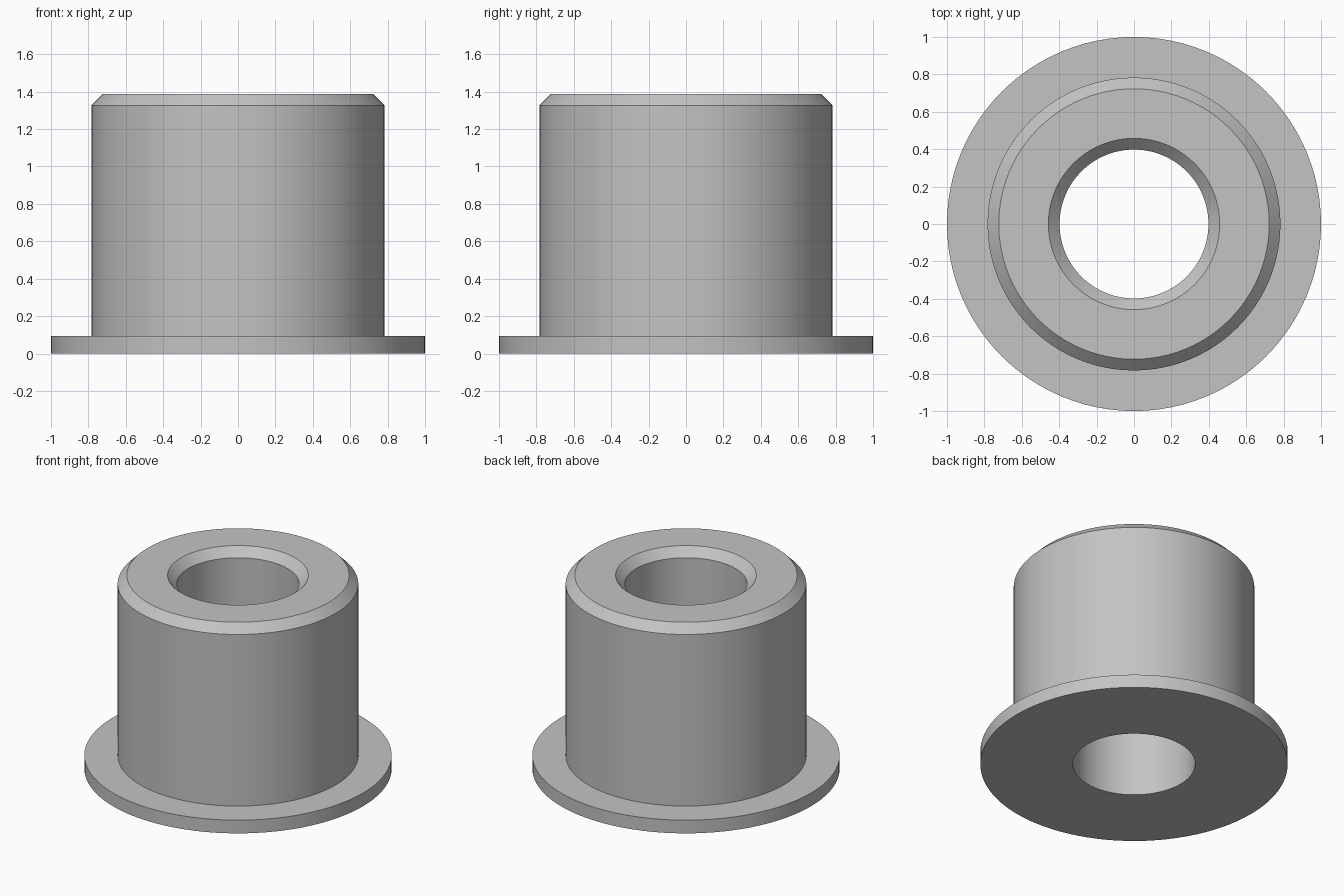
import bpy, bmesh, math

if "Cube" in bpy.data.objects:
    bpy.data.objects.remove(bpy.data.objects["Cube"])

SEGMENTS = 96

# Closed (radius, height) cross-section of the flanged bushing
PROFILE = [
    (0.40, 0.0), (1.0, 0.0), (1.0, 0.095),      # flange
    (0.783, 0.095), (0.783, 1.327),             # sleeve wall
    (0.723, 1.387), (0.458, 1.387),             # outer chamfer and top face
    (0.398, 1.327),                             # bore chamfer
]
PROFILE[0] = (0.398, 0.0)


def lathe(name, profile, material):
    """Revolve a closed cross-section around the z axis."""
    bm = bmesh.new()
    rings = []
    for i in range(SEGMENTS):
        a = 2 * math.pi * i / SEGMENTS
        rings.append([bm.verts.new((r * math.cos(a), r * math.sin(a), z))
                      for r, z in profile])
    n = len(profile)
    for i in range(SEGMENTS):
        here, after = rings[i], rings[(i + 1) % SEGMENTS]
        for j in range(n):
            k = (j + 1) % n
            bm.faces.new((here[j], after[j], after[k], here[k]))
    bmesh.ops.recalc_face_normals(bm, faces=bm.faces[:])
    mesh = bpy.data.meshes.new(name)
    bm.to_mesh(mesh)
    bm.free()
    mesh.materials.append(material)
    obj = bpy.data.objects.new(name, mesh)
    bpy.context.collection.objects.link(obj)
    bpy.context.view_layer.objects.active = obj
    obj.select_set(True)
    bpy.ops.object.shade_smooth_by_angle(angle=math.radians(30))
    return obj


grey = bpy.data.materials.new("light_grey")
grey.diffuse_color = (0.55, 0.55, 0.55, 1.0)
grey.use_nodes = True
grey.node_tree.nodes["Principled BSDF"].inputs["Base Color"].default_value = grey.diffuse_color

lathe("flanged_bushing", PROFILE, grey)
